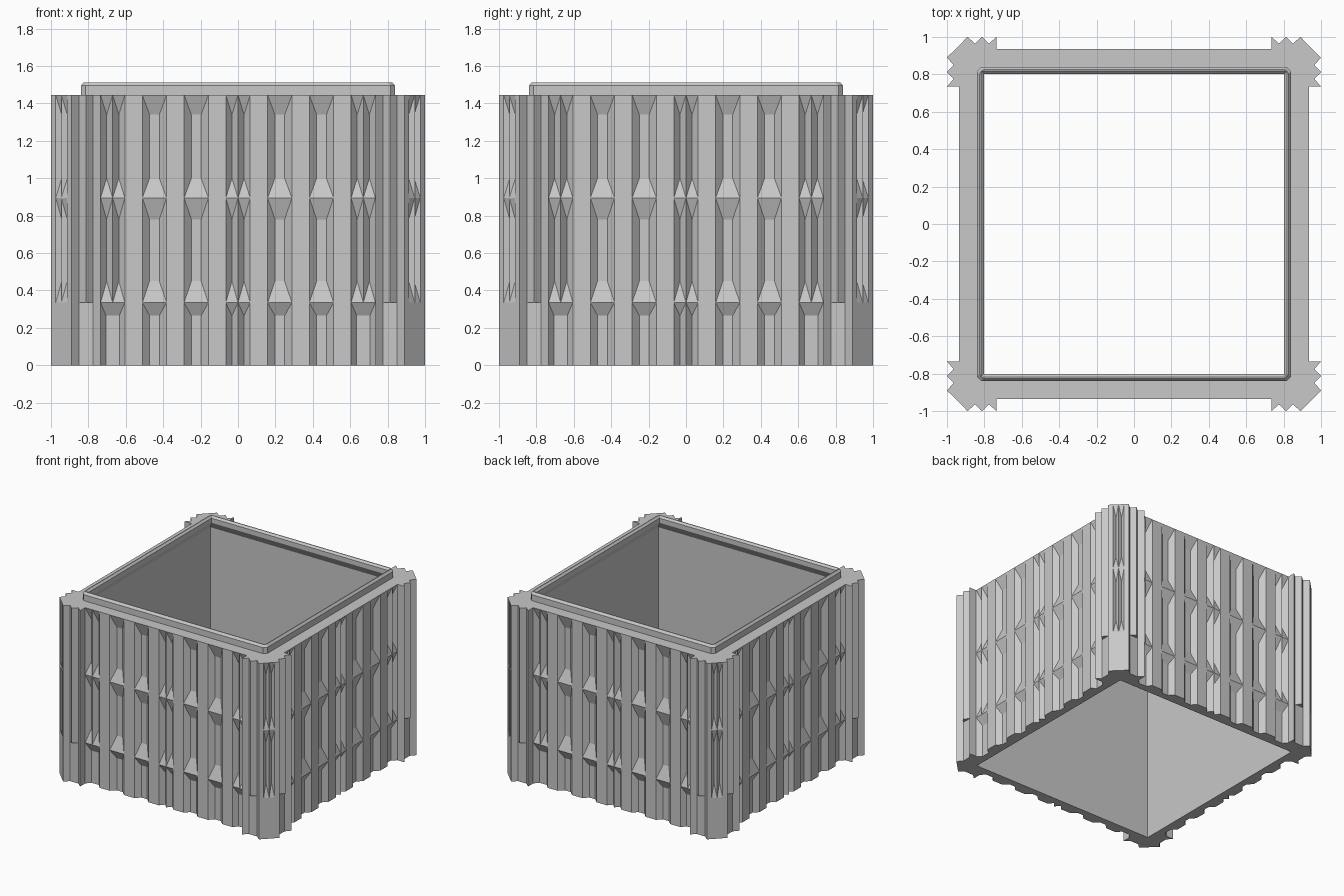
import bpy, bmesh
from math import sqrt, pi
from mathutils import Matrix, Vector

if "Cube" in bpy.data.objects:
    bpy.data.objects.remove(bpy.data.objects["Cube"])

# Single stone-grey material
grey = bpy.data.materials.new("stone_grey")
grey.use_nodes = True
colour = (0.58, 0.58, 0.58, 1)
grey.diffuse_color = colour
grey.node_tree.nodes["Principled BSDF"].inputs["Base Color"].default_value = colour

TOP, INNER, OUTER, PANEL = 1.445, 0.84, 1.0, 0.935
POST, CORNER = 0.735, 0.89
DEPTH = 0.038

# Height, groove depth fraction, whether the row belongs to the plinth
LEVELS = [(0, 1, True), (0.265, 1, True), (0.335, 0, True),
          (0.335, 0, False), (0.45, 1, False), (0.78, 1, False),
          (0.895, 0, False), (1.0, 1, False), (1.34, 1, False), (TOP, 0, False)]


def finish(bm, name):
    bmesh.ops.recalc_face_normals(bm, faces=bm.faces)
    mesh = bpy.data.meshes.new(name)
    bm.to_mesh(mesh)
    bm.free()
    mesh.materials.append(grey)
    obj = bpy.data.objects.new(name, mesh)
    bpy.context.collection.objects.link(obj)
    return obj


def groove(centre, half, floor, depth, t):
    """Trapezoid groove; its floor widens to the full width as it comes flush."""
    w = half - (half - floor) * t
    d = depth * t
    return [(centre - half, 0), (centre - w, d), (centre + w, d), (centre + half, 0)]


def double_groove(centre, half, depth, t):
    q = half / 2
    return groove(centre - q, q, 0, depth, t) + groove(centre + q, q, 0, depth, t)


def wide_groove(centre, half, floor, depth, t):
    """Same column count as the double groove, with a plain flat floor."""
    a, b, c, d = groove(centre, half, floor, depth, t)
    return [a, b] + [(centre, depth * t)] * 4 + [c, d]


def post_section(plain):
    """Zigzag section of a post from its corner to the panel."""
    low = OUTER - 0.035
    return [(CORNER, OUTER), (0.85, low), (0.8125, low if plain else OUTER),
            (0.775, low), (POST, OUTER), (POST, PANEL)]


def side_row(t, plinth):
    """One horizontal row of points along the front plus the right-hand chamfer."""
    post = post_section(plinth)
    row = [(-u, -r) for u, r in post]
    for i in range(-3, 4):
        c = i * 0.2233
        if i == 0:
            cols = double_groove(c, 0.065, DEPTH, t)
        elif abs(i) == 3:
            cols = (wide_groove(c, 0.065, 0.035, DEPTH, t) if plinth
                    else double_groove(c, 0.065, DEPTH, t))
        else:
            cols = groove(c, 0.065, 0.026, DEPTH, t)
        row += [(u, d - PANEL) for u, d in cols]
    row += [(u, -r) for u, r in reversed(post)]
    # Chamfered corner with a narrow double groove
    mid = (OUTER + CORNER) / 2
    for s, d in double_groove(0, 0.042, 0.025, 0 if plinth else t):
        row.append((mid + (s - d) / sqrt(2), -mid + (s + d) / sqrt(2)))
    row.append((OUTER, -CORNER))
    return row


def square_loop(a, c, z):
    """Square of half-width a with corners cut by c."""
    pts = []
    for k in range(4):
        turn = Matrix.Rotation(k * pi / 2, 3, 'Z')
        pts += [turn @ Vector((a, c - a, z)), turn @ Vector((a, a - c, z))]
    return pts


def loft(bm, loops, closed=False):
    rows = [[bm.verts.new(p) for p in loop] for loop in loops]
    n = len(rows[0])
    pairs = list(zip(rows, rows[1:])) + ([(rows[-1], rows[0])] if closed else [])
    for lo, hi in pairs:
        for i in range(n):
            j = (i + 1) % n
            bm.faces.new((lo[i], lo[j], hi[j], hi[i]))


# Grooved outer walls, corner posts and inner liner
bm = bmesh.new()
rows = []
for z, t, plinth in LEVELS:
    section = side_row(t, plinth)
    rows.append([Matrix.Rotation(k * pi / 2, 3, 'Z') @ Vector((x, y, z))
                 for k in range(4) for x, y in section])
loft(bm, rows)
loft(bm, [square_loop(INNER, 0, 0), square_loop(INNER, 0, TOP)])
bmesh.ops.remove_doubles(bm, verts=bm.verts, dist=0.0003)
bmesh.ops.dissolve_degenerate(bm, edges=bm.edges, dist=0.0001)

# Flat top ledge and underside
for z, up in ((0, -1), (TOP, 1)):
    rim_edges = [e for e in bm.edges if e.is_boundary
                 and all(abs(v.co.z - z) < 1e-4 for v in e.verts)]
    bmesh.ops.triangle_fill(bm, edges=rim_edges, use_beauty=True,
                            normal=Vector((0, 0, up)))
finish(bm, "grooved_walls")

# Raised rim with bevelled edges and a sloping underside inside
bm = bmesh.new()
profile = [(INNER, 0, 1.40), (INNER, 0, TOP), (INNER, 0.025, TOP),
           (INNER, 0.025, 1.495), (0.825, 0.02, 1.513), (0.818, 0, 1.513),
           (0.803, 0, 1.498), (0.803, 0, 1.46)]
loft(bm, [square_loop(*p) for p in profile], closed=True)
bmesh.ops.remove_doubles(bm, verts=bm.verts, dist=0.0003)
finish(bm, "top_rim")
